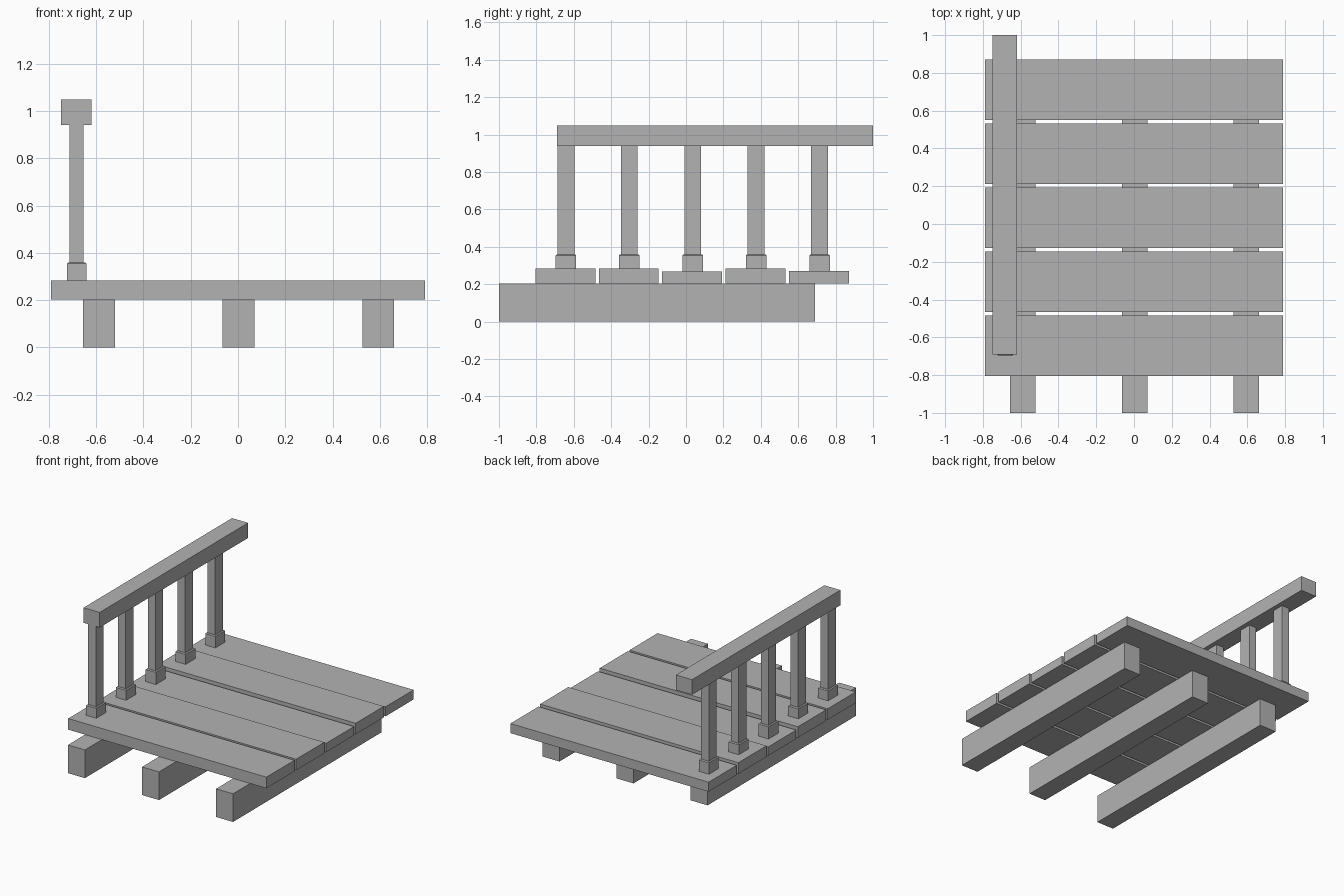
import bpy
import bmesh
from mathutils import Matrix, Vector

default_cube = bpy.data.objects.get("Cube")
if default_cube:
    bpy.data.objects.remove(default_cube, do_unlink=True)

# One plain grey for everything
grey = bpy.data.materials.new("plain_grey")
grey.use_nodes = True
GREY = (0.45, 0.45, 0.45, 1)
grey.diffuse_color = GREY
grey.node_tree.nodes["Principled BSDF"].inputs["Base Color"].default_value = GREY


def box(name, x, y, z, chamfer=0):
    """Box spanning the (low, high) ranges; chamfer bevels the top edges."""
    bm = bmesh.new()
    bmesh.ops.create_cube(bm, size=1)
    size = Vector([r[1] - r[0] for r in (x, y, z)])
    centre = Vector([(r[0] + r[1]) / 2 for r in (x, y, z)])
    bmesh.ops.transform(bm, verts=bm.verts,
                        matrix=Matrix.Translation(centre) @ Matrix.Diagonal(size).to_4x4())
    if chamfer:
        top = [e for e in bm.edges if all(v.co.z > centre.z for v in e.verts)]
        bmesh.ops.bevel(bm, geom=top, offset=chamfer, segments=1, affect='EDGES')
    mesh = bpy.data.meshes.new(name)
    bm.to_mesh(mesh)
    bm.free()
    mesh.materials.append(grey)
    obj = bpy.data.objects.new(name, mesh)
    bpy.context.collection.objects.link(obj)
    return obj


def span(centre, width):
    return (centre - width / 2, centre + width / 2)


BEAM_TOP, POST_FOOT, RAIL_BOTTOM = 0.203, 0.36, 0.94

# Support beams under the deck, sticking out at the front
for i, x in enumerate((-0.588, 0.003, 0.593)):
    box(f"support_beam_{i + 1}", span(x, 0.135), (-1, 0.69), (0, BEAM_TOP))

# Deck planks of slightly uneven thickness, each with a baluster
for i, top in enumerate((0.283, 0.283, 0.267, 0.283, 0.272)):
    y = -0.645 + i * 0.339
    box(f"deck_plank_{i + 1}", (-0.79, 0.79), span(y, 0.32), (BEAM_TOP, top))
    y_post = -0.642 + i * 0.339
    box(f"baluster_base_{i + 1}", span(-0.682, 0.081), span(y_post, 0.11),
        (top, POST_FOOT), chamfer=0.006)
    box(f"baluster_{i + 1}", span(-0.683, 0.06), span(y_post, 0.09),
        (POST_FOOT, RAIL_BOTTOM))

# Handrail, reaching past the deck at the back
box("handrail", (-0.748, -0.62), (-0.69, 1), (RAIL_BOTTOM, 1.049))
